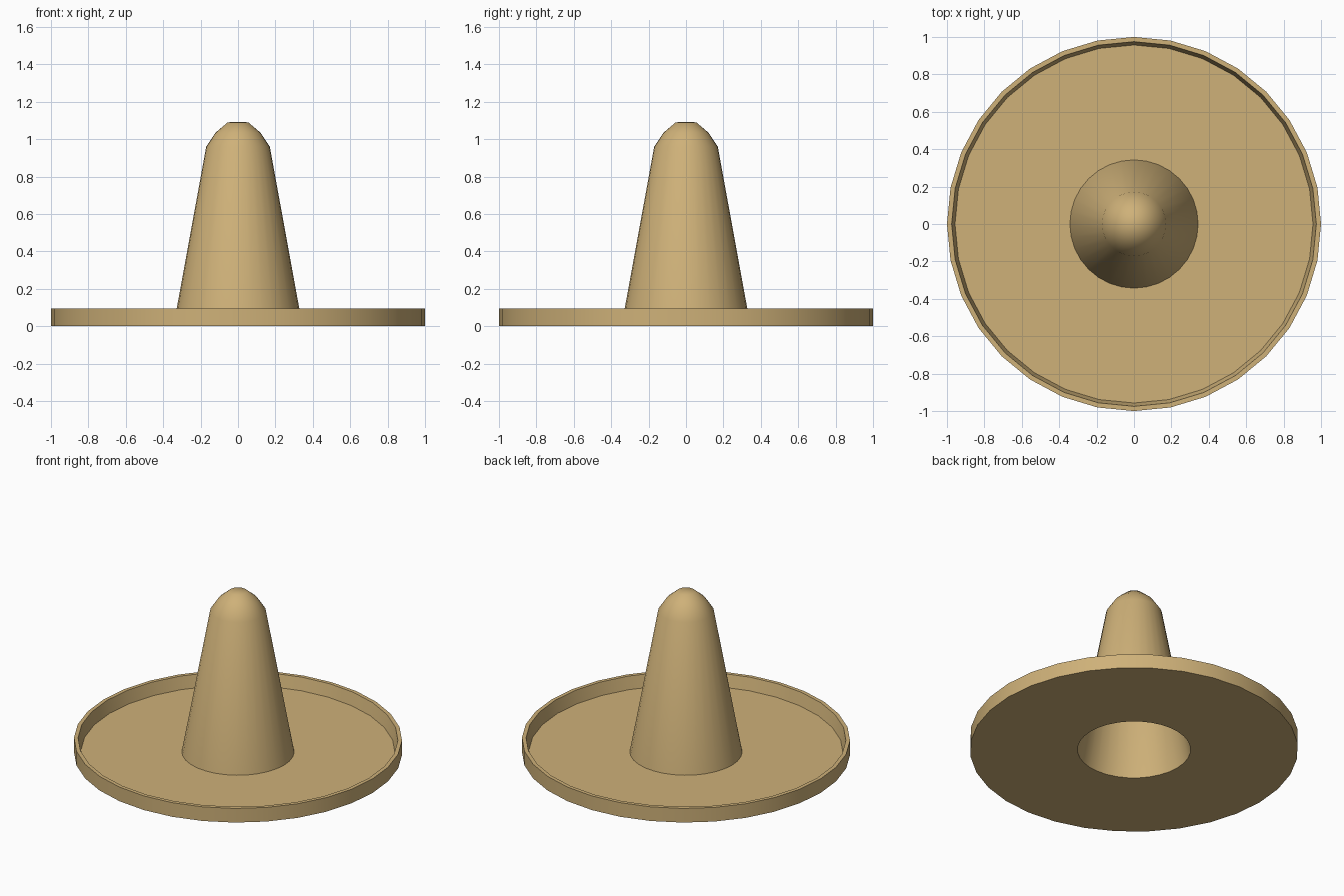
import bpy, bmesh, math

if "Cube" in bpy.data.objects:
    bpy.data.objects.remove(bpy.data.objects["Cube"])

straw = bpy.data.materials.new("straw")
straw.diffuse_color = (0.62, 0.44, 0.19, 1)
straw.use_nodes = True
straw.node_tree.nodes["Principled BSDF"].inputs["Base Color"].default_value = straw.diffuse_color


def lathe(name, profile, sides, angle, closed=False):
    """Spin a (radius, height) profile about z; radius 0 makes a pole."""
    bm = bmesh.new()
    rings = []
    for r, z in profile:
        if r == 0:
            rings.append([bm.verts.new((0, 0, z))] * sides)
        else:
            rings.append([bm.verts.new((r * math.cos(2 * math.pi * i / sides),
                                        r * math.sin(2 * math.pi * i / sides), z))
                          for i in range(sides)])
    pairs = list(zip(rings, rings[1:]))
    if closed:
        pairs.append((rings[-1], rings[0]))
    for a, b in pairs:
        for i in range(sides):
            j = (i + 1) % sides
            bm.faces.new(list(dict.fromkeys((a[i], a[j], b[j], b[i]))))
    mesh = bpy.data.meshes.new(name)
    bm.to_mesh(mesh)
    bm.free()
    obj = bpy.data.objects.new(name, mesh)
    bpy.context.collection.objects.link(obj)
    mesh.materials.append(straw)
    bpy.ops.object.select_all(action='DESELECT')
    obj.select_set(True)
    bpy.context.view_layer.objects.active = obj
    bpy.ops.object.shade_smooth_by_angle(angle=math.radians(angle))
    return obj


# Wide brim: flat underside with a head opening, low upturned rim
lathe("brim", [(0.345, 0), (1, 0), (1, 0.095), (0.975, 0.095),
               (0.957, 0.012), (0.343, 0.012)], 32, 40)

# Tall hollow crown with a rounded tip
lathe("crown", [(0.345, 0), (0.17, 0.96), (0.12, 1.035),
                (0.055, 1.09), (0, 1.093)], 32, 60)
